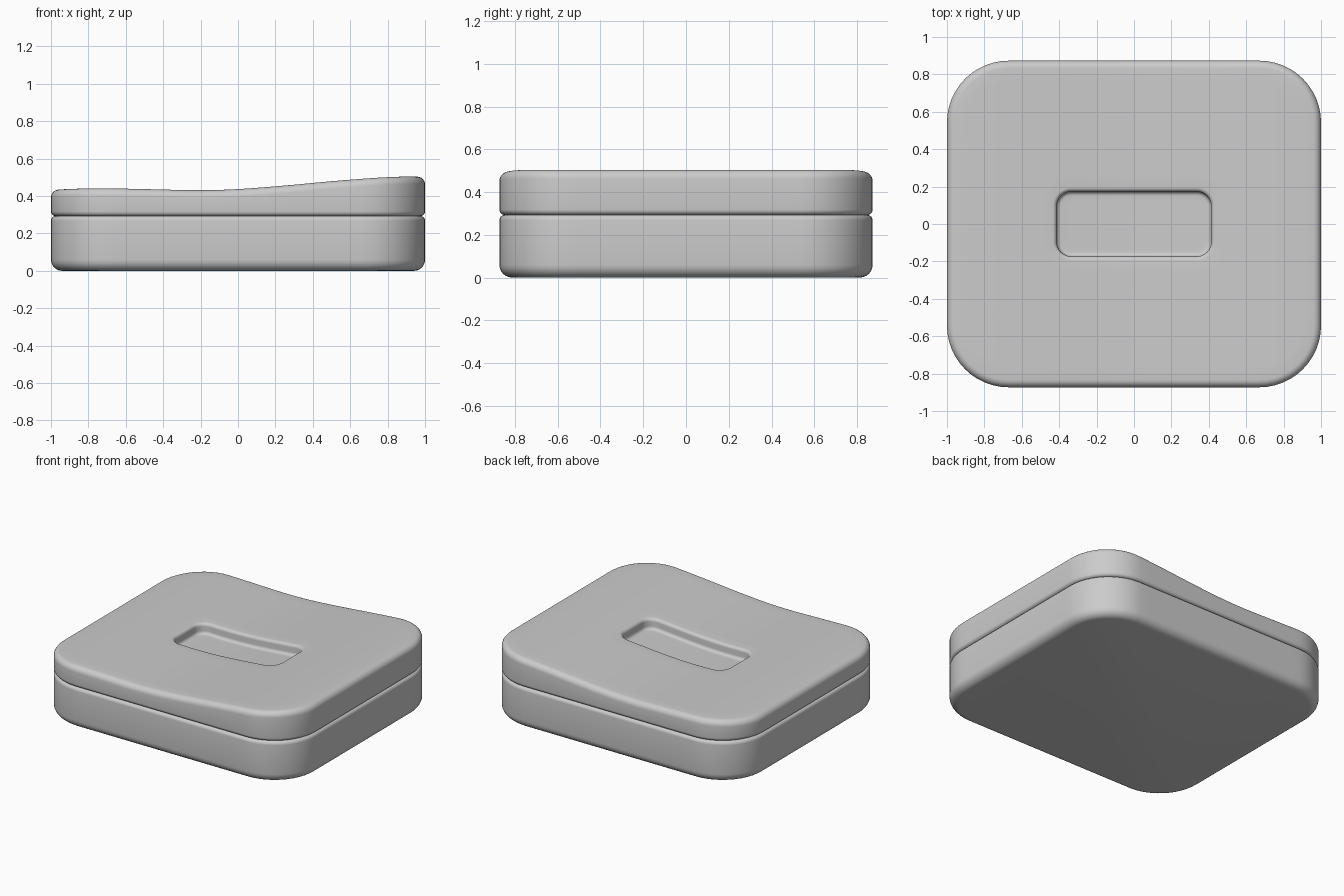
import bpy, bmesh
from math import sin, cos, pi
from mathutils import Vector

if "Cube" in bpy.data.objects:
    bpy.data.objects.remove(bpy.data.objects["Cube"])

HX, HY, R = 1.0, 0.873, 0.33
CORNER, STRAIGHT = 12, 20


def outline(hx, hy, r):
    """Rounded rectangle with a fixed point count, so outlines can be lofted."""
    arcs = []
    for k, (sx, sy) in enumerate(((1, 1), (-1, 1), (-1, -1), (1, -1))):
        arcs.append([Vector((sx * (hx - r) + r * cos(a), sy * (hy - r) + r * sin(a)))
                     for a in ((k + i / CORNER) * pi / 2 for i in range(CORNER + 1))])
    pts = []
    for k, arc in enumerate(arcs):
        nxt = arcs[(k + 1) % 4][0]
        pts += arc + [arc[-1].lerp(nxt, i / STRAIGHT) for i in range(1, STRAIGHT)]
    return pts


def body(inset):
    return outline(HX - inset, HY - inset, R - inset)


def flat(pts, z):
    return [Vector((p.x, p.y, z)) for p in pts]


def fillet(r, start, end, steps=6):
    """Quarter round as (sideways, vertical) offsets from its centre."""
    return [(r * cos(a), r * sin(a))
            for a in (start + (end - start) * i / steps for i in range(steps + 1))]


KNOTS = [(-1.3, .40), (-1, .432), (-.75, .441), (-.5, .437), (-.2, .431), (0, .437),
         (.25, .456), (.5, .479), (.75, .498), (.9, .504), (1, .502), (1.3, .48)]


def wave(x):
    """Smooth height of the lid top along x."""
    for i in range(1, len(KNOTS) - 2):
        (x0, z0), (x1, z1), (x2, z2), (x3, z3) = KNOTS[i - 1:i + 3]
        if x <= x2 or i == len(KNOTS) - 3:
            h, t = x2 - x1, (x - x1) / (x2 - x1)
            m1, m2 = (z2 - z0) / (x2 - x0) * h, (z3 - z1) / (x3 - x1) * h
            return ((2*t**3 - 3*t*t + 1) * z1 + (t**3 - 2*t*t + t) * m1
                    + (3*t*t - 2*t**3) * z2 + (t**3 - t*t) * m2)


def waved(pts, dz):
    return [Vector((p.x, p.y, wave(p.x) + dz)) for p in pts]


def loft(name, rings):
    bm = bmesh.new()
    loops = [[bm.verts.new(p) for p in ring] for ring in rings]
    n = len(loops[0])
    for a, b in zip(loops, loops[1:]):
        for i in range(n):
            j = (i + 1) % n
            bm.faces.new((a[i], a[j], b[j], b[i]))
    bm.faces.new(loops[0][::-1])
    bm.faces.new(loops[-1])
    mesh = bpy.data.meshes.new(name)
    bm.to_mesh(mesh)
    bm.free()
    obj = bpy.data.objects.new(name, mesh)
    bpy.context.collection.objects.link(obj)
    bpy.context.view_layer.objects.active = obj
    obj.select_set(True)
    bpy.ops.object.shade_smooth_by_angle(angle=0.6)
    obj.select_set(False)


# base tray with a soft bottom edge and a small round at the seam
SEAM, S, B, T = 0.293, 0.025, 0.06, 0.04
rings = [flat(body(B - c), B + s) for c, s in fillet(B, -pi / 2, 0)]
rings += [flat(body(S - c), SEAM - S + s) for c, s in fillet(S, 0, pi / 2)]
loft("base", rings)

# lid: seam round, side wall, rounded wavy rim
rings = [flat(body(S - c), SEAM + S + s) for c, s in fillet(S, -pi / 2, 0)]
rings += [waved(body(T - c), s - T) for c, s in fillet(T, 0, pi / 2)]

# lid top surface running in to the recess
rim, mouth = body(T), outline(0.435, 0.195, 0.10)
rings += [waved([a.lerp(b, i / 10) for a, b in zip(rim, mouth)], 0) for i in range(1, 11)]

# recess: rounded lip, wall, rounded foot and a floor that follows the wave
DEPTH, L = 0.075, 0.022
for c, s in fillet(L, pi / 2, 0)[1:]:
    rings.append(waved(outline(0.435 - c, 0.195 - c, 0.10 - c), s - L))
foot = [0.435 - L, 0.195 - L, 0.10 - L]
for c, s in fillet(L, 0, -pi / 2):
    i = L - c
    rings.append(waved(outline(foot[0] - i, foot[1] - i, foot[2] - i), L - DEPTH + s))
floor = outline(foot[0] - L, foot[1] - L, foot[2] - L)
rings += [waved([p * (1 - i / 8) for p in floor], -DEPTH) for i in range(1, 8)]
loft("lid", rings)
